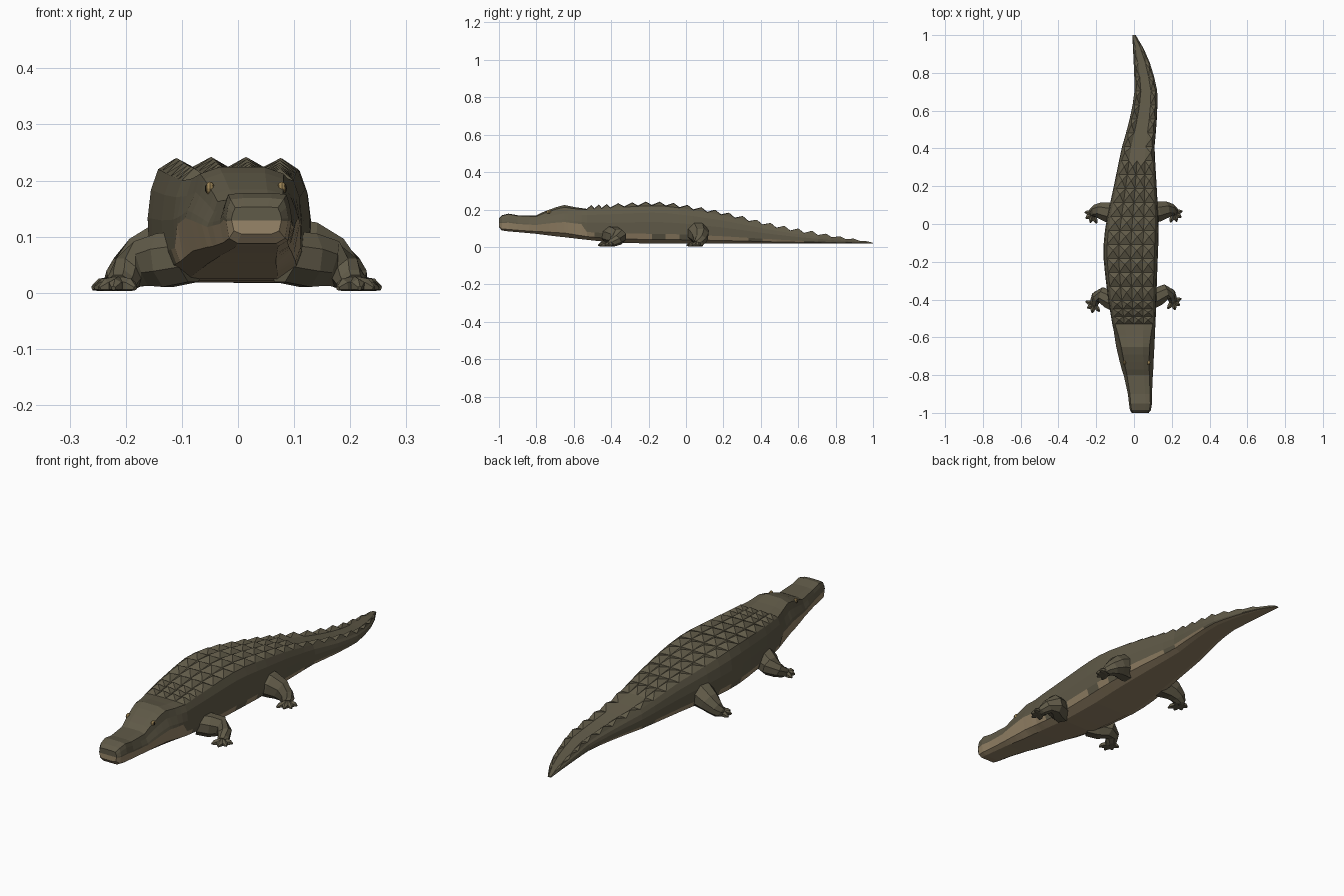
import bpy, bmesh, math
from mathutils import Vector

if "Cube" in bpy.data.objects:
    bpy.data.objects.remove(bpy.data.objects["Cube"])


def material(name, rgb):
    m = bpy.data.materials.new(name)
    m.diffuse_color = (*rgb, 1)
    m.use_nodes = True
    m.node_tree.nodes["Principled BSDF"].inputs["Base Color"].default_value = m.diffuse_color
    return m


OLIVE = material("olive hide", (.118, .103, .065))
PALE = material("tan underside", (.31, .235, .14))
EYE = material("amber eye", (.36, .25, .10))
DARK = material("dark pupil", (.02, .018, .012))


def finish(bm, name, mats):
    bmesh.ops.recalc_face_normals(bm, faces=bm.faces)
    me = bpy.data.meshes.new(name)
    bm.to_mesh(me)
    bm.free()
    for m in mats:
        me.materials.append(m)
    ob = bpy.data.objects.new(name, me)
    bpy.context.collection.objects.link(ob)
    return ob


def interp(table, y):
    for a, b in zip(table, table[1:]):
        if y <= b[0]:
            t = (y - a[0]) / (b[0] - a[0])
            return [p + (q - p) * t for p, q in zip(a[1:], b[1:])]
    return list(table[-1][1:])


# Body stations: y, left x, right x, bottom z, top z, head-shape blend
STATIONS = [
    (-1.0, -.012, .078, .105, .155, .2), (-.985, -.022, .09, .088, .172, .2),
    (-.95, -.027, .096, .083, .182, .2), (-.9, -.033, .096, .079, .172, .4),
    (-.8, -.055, .100, .070, .170, .8), (-.77, -.065, .102, .066, .184, 1),
    (-.7, -.083, .105, .057, .211, 1), (-.65, -.094, .108, .052, .224, 1),
    (-.6, -.103, .111, .046, .216, .7), (-.53, -.115, .114, .038, .212, 0),
    (-.4, -.137, .118, .024, .222, 0), (-.2, -.161, .125, .018, .236, 0),
    (-.1, -.161, .129, .018, .232, 0), (0, -.15, .131, .018, .218, 0),
    (.2, -.107, .12, .018, .18, 0), (.4, -.066, .108, .018, .128, 0),
    (.5, -.037, .117, .018, .104, 0), (.6, -.012, .124, .018, .083, 0),
    (.7, .003, .124, .018, .067, 0), (.8, .001, .102, .017, .05, 0),
    (.9, -.004, .068, .017, .038, 0), (1.0, -.009, .009, .017, .022, 0)]
# Half cross-sections (across, up), from the belly to the spine
TRUNK = [(.62, 0), (.9, .1), (.98, .24), (1, .53), (.96, .76), (.87, .93), (.44, .95), (0, .95)]
HEAD = [(.6, 0), (.87, .13), (1, .47), (.96, .55), (.82, .74), (.74, .93), (.4, 1), (0, 1)]
PATCHES = [(-1, -.5), (-.34, -.22), (-.14, 0), (.12, .34), (.41, .6)]


def section(y):
    xl, xr, zb, zt, k = interp(STATIONS, y)
    c, w = (xl + xr) / 2, (xr - xl) / 2
    half = [(a[0] + (b[0] - a[0]) * k, a[1] + (b[1] - a[1]) * k) for a, b in zip(TRUNK, HEAD)]
    if y < -.54:                               # mouth line
        half[2] = (half[2][0], .47)
    full = half + [(-u, v) for u, v in reversed(half[:-1])]
    return [(c + w * u, y, zb + (zt - zb) * v) for u, v in full]


# Body: one loft from snout to tail tip, with scutes raised on the back
ys = [-1, -.985, -.95, -.9, -.84, -.8, -.77, -.73, -.69, -.65, -.63, -.59, -.56,
      -.53, -.49, -.45, -.405]
while ys[-1] < .92:
    ys.append(ys[-1] + .074)
ys.append(1.0)
bm = bmesh.new()
rings = [[bm.verts.new(p) for p in section(y)] for y in ys]
n = len(rings[0])
for i in range(len(ys) - 1):
    mid = (ys[i] + ys[i + 1]) / 2
    height = interp(STATIONS, mid)[3] - interp(STATIONS, mid)[2]
    for j in range(n):
        a, b = rings[i][j], rings[i][(j + 1) % n]
        d, c = rings[i + 1][j], rings[i + 1][(j + 1) % n]
        scute = mid > -.53 and (j in (5, 8) or (j in (6, 7) and mid < .3))
        if scute:
            front, back = (a.co + b.co) / 2, (c.co + d.co) / 2
            p = front.lerp(back, .58)
            if mid > .3:                       # tail crest leans outward
                outer = a.co.lerp(d.co, .6) if j == 5 else b.co.lerp(c.co, .6)
                p = p.lerp(outer, .5)
            p.z += min(.019, .35 * height)
            top = bm.verts.new(p)
            for e in ((a, b), (b, c), (c, d), (d, a)):
                bm.faces.new((*e, top))
            continue
        f = bm.faces.new((a, b, c, d))
        flank = j in (1, n - 3) and any(lo <= mid <= hi for lo, hi in PATCHES)
        if flank or j in (0, n - 2, n - 1):
            f.material_index = 1               # underside, jaw and flank patches
r = rings[0]
bm.faces.new(r[:3] + r[n - 3:]).material_index = 1   # chin
bm.faces.new(r[2:n - 2])                             # nose
bm.faces.new(rings[-1])
finish(bm, "body", [OLIVE, PALE])


def add_tube(bm, path, sides=8):
    """Tapered tube through (x, y, z, radius) points."""
    pts = [Vector(p[:3]) for p in path]
    loops = []
    for i, p in enumerate(pts):
        d = pts[min(i + 1, len(pts) - 1)] - pts[max(i - 1, 0)]
        q = d.to_track_quat('Z', 'Y')
        loop = []
        for s in range(sides):
            t = math.tau * (s + .5) / sides
            co = p + q @ Vector((math.cos(t), math.sin(t), 0)) * path[i][3]
            co.z = max(co.z, .003)
            loop.append(bm.verts.new(co))
        loops.append(loop)
    for l, m in zip(loops, loops[1:]):
        for s in range(sides):
            bm.faces.new((l[s], l[(s + 1) % sides], m[(s + 1) % sides], m[s]))
    bm.faces.new(loops[0])
    bm.faces.new(loops[-1])


def leg(name, path, toes, sx, dx, dy):
    place = lambda p: (sx * p[0] + dx, p[1] + dy, p[2], p[3])
    bm = bmesh.new()
    add_tube(bm, [place(p) for p in path])
    x, y = path[-1][:2]
    for tx, ty in toes:
        mx, my = x + (tx - x) * .7, y + (ty - y) * .7
        add_tube(bm, [place(p) for p in ((x, y, .013, .017), (mx, my, .012, .013),
                                         (tx, ty, .008, .004))], 6)
    finish(bm, name, [OLIVE])


# Legs: splayed limbs with clawed toes
FRONT = [(.08, -.41, .065, .05), (.125, -.385, .058, .052), (.165, -.362, .052, .045),
         (.192, -.372, .036, .032), (.203, -.395, .02, .026), (.207, -.41, .013, .022)]
FRONT_TOES = [(.25, -.395), (.242, -.43), (.217, -.455), (.178, -.448)]
HIND = [(.08, .06, .078, .06), (.125, .065, .073, .058), (.165, .075, .057, .048),
        (.193, .075, .036, .036), (.208, .068, .02, .029), (.213, .06, .013, .024)]
HIND_TOES = [(.255, .068), (.25, .035), (.226, .012), (.193, .008)]
for side, sx, dx, dy in (("right", 1, 0, 0), ("left", -1, -.005, -.015)):
    leg("front_leg_" + side, FRONT, FRONT_TOES, sx, dx, dy)
    leg("hind_leg_" + side, HIND, HIND_TOES, sx, dx, dy / 3)

# Eyes with slit pupils below the brow
for side, s in (("right", 1), ("left", -1)):
    for part, off, size, mat in (("eye", .064, (.008, .014, .012), EYE),
                                 ("pupil", .0695, (.0035, .004, .008), DARK)):
        bm = bmesh.new()
        bmesh.ops.create_uvsphere(bm, u_segments=8, v_segments=6, radius=1)
        for v in bm.verts:
            v.co = Vector((v.co.x * size[0] + .014 + s * off,
                           v.co.y * size[1] - .733, v.co.z * size[2] + .186))
        finish(bm, part + "_" + side, [mat])
